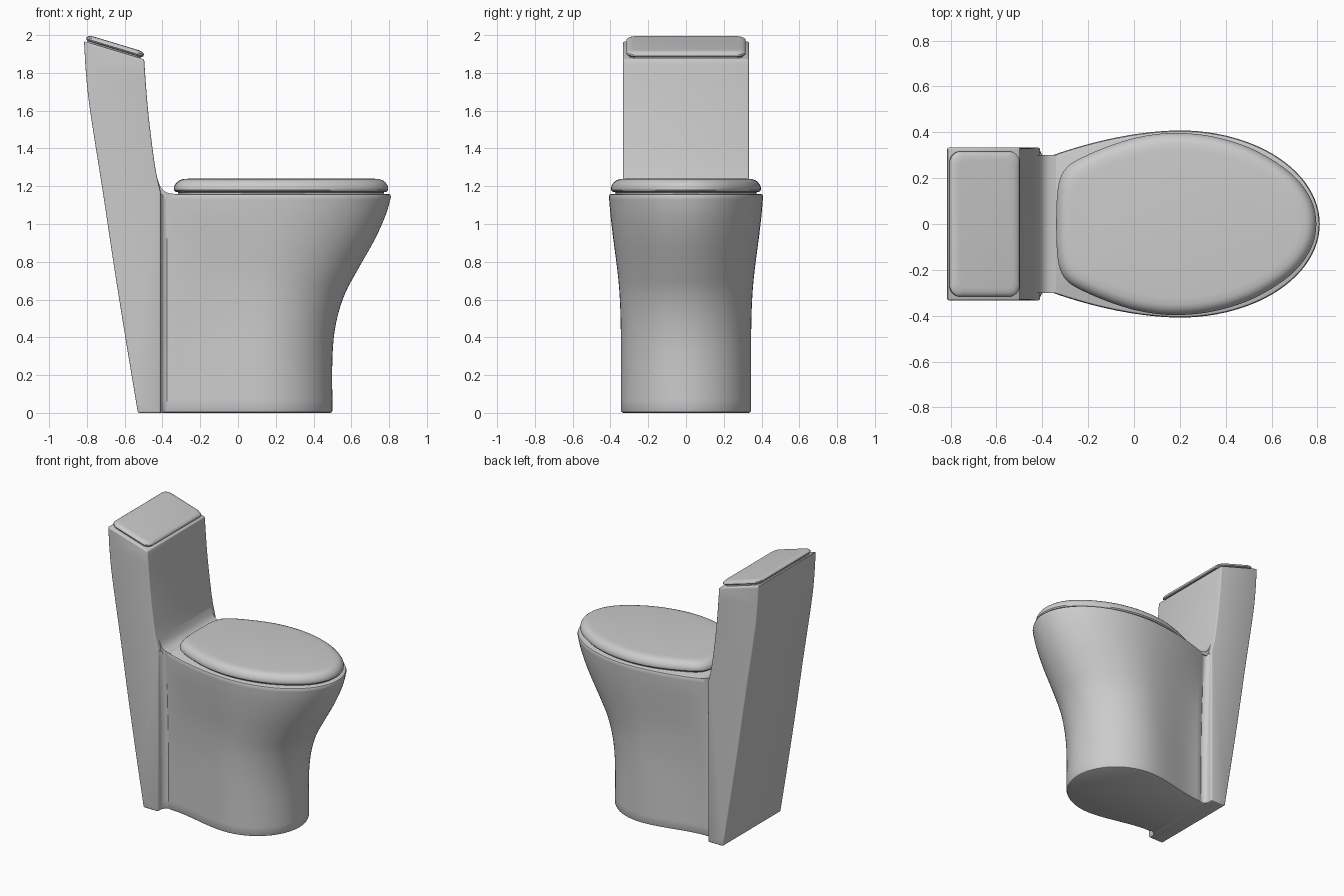
import bpy, bmesh, math
from mathutils import Matrix, Vector

if "Cube" in bpy.data.objects:
    bpy.data.objects.remove(bpy.data.objects["Cube"])


def spline(pts, steps, closed=False):
    """Catmull-Rom curve through points of any dimension."""
    n, out = len(pts), []
    get = (lambda i: pts[i % n]) if closed else (lambda i: pts[max(0, min(n - 1, i))])
    for i in range(n if closed else n - 1):
        p = [Vector(get(i + k)) for k in (-1, 0, 1, 2)]
        for s in range(steps):
            t = s / steps
            out.append(0.5 * (2 * p[1] + (p[2] - p[0]) * t
                              + (2 * p[0] - 5 * p[1] + 4 * p[2] - p[3]) * t * t
                              + (3 * p[1] - p[0] - 3 * p[2] + p[3]) * t ** 3))
    if not closed:
        out.append(Vector(pts[-1]))
    return out


def finish(name, bm, angle=35):
    bmesh.ops.recalc_face_normals(bm, faces=bm.faces)
    mesh = bpy.data.meshes.new(name)
    bm.to_mesh(mesh)
    bm.free()
    ob = bpy.data.objects.new(name, mesh)
    bpy.context.collection.objects.link(ob)
    bpy.ops.object.select_all(action='DESELECT')
    ob.select_set(True)
    bpy.context.view_layer.objects.active = ob
    bpy.ops.object.shade_smooth_by_angle(angle=math.radians(angle))
    return ob


def loft(name, rings, matrix=Matrix()):
    bm = bmesh.new()
    loops = [[bm.verts.new(matrix @ Vector(p)) for p in r] for r in rings]
    for a, b in zip(loops, loops[1:]):
        for i in range(len(a)):
            j = (i + 1) % len(a)
            bm.faces.new((a[i], a[j], b[j], b[i]))
    bm.faces.new(loops[0])
    bm.faces.new(loops[-1])
    return finish(name, bm)


def slab(name, outline, levels, matrix=Matrix()):
    """Rounded slab: outline inset by d at each height z."""
    xs, ys = [p[0] for p in outline], [p[1] for p in outline]
    cx, rx, ry = (max(xs) + min(xs)) / 2, (max(xs) - min(xs)) / 2, max(ys)
    return loft(name, [[(cx + (x - cx) * (1 - d / rx), y * (1 - d / ry), z)
                        for x, y in outline] for z, d in levels], matrix)


def extrude_y(name, profile, half, bevel=0.0):
    """Extrude an x-z profile symmetrically in y."""
    bm = bmesh.new()
    face = bm.faces.new([bm.verts.new((x, -half, z)) for x, z in profile])
    ext = bmesh.ops.extrude_face_region(bm, geom=[face])
    verts = [v for v in ext['geom'] if isinstance(v, bmesh.types.BMVert)]
    bmesh.ops.translate(bm, verts=verts, vec=(0, 2 * half, 0))
    bmesh.ops.recalc_face_normals(bm, faces=bm.faces)
    if bevel:
        edges = [e for e in bm.edges if e.calc_face_angle(0) > 0.6]
        bmesh.ops.bevel(bm, geom=edges, offset=bevel, segments=3,
                        profile=0.5, affect='EDGES')
    return finish(name, bm)


# Tank column with its curved back and front
back = spline([(-0.53, 0), (-0.603, 0.44), (-0.66, 0.80), (-0.714, 1.16),
               (-0.783, 1.60), (-0.805, 1.80), (-0.815, 1.968)], 5)
front = spline([(-0.497, 1.872), (-0.476, 1.60), (-0.44, 1.31), (-0.41, 1.17)], 5)
extrude_y("tank", back + front + [Vector((-0.41, 0))], 0.333, 0.008)


# Bowl and pedestal: egg-shaped section with a waist where it meets the tank
def bowl_ring(z, nose, w, xc, neck, mix, inset=0.0):
    nose, w, neck = nose - inset, w - inset, neck - inset
    half = []
    for i in range(25):
        a = math.pi / 2 * i / 24
        half.append((xc + (nose - xc) * math.cos(a), w * math.sin(a)))
    for i in range(1, 17):
        t = i / 16
        ease = mix * t ** 1.8 + (1 - mix) * t * t * (3 - 2 * t)
        half.append((xc + (-0.355 - xc) * t, w - (w - neck) * ease))
    half += [(-0.375, neck - 0.008), (-0.392, neck - 0.004),
             (-0.404, neck + 0.008), (-0.412, neck + 0.025), (-0.43, neck + 0.025)]
    return [(x, y, z) for x, y in half] + [(x, -y, z) for x, y in half[:0:-1]]


# height, nose x, half width, widest x, neck half width, top/bottom shape mix
stations = spline([(0.012, 0.50, 0.345, 0.13, 0.27, 0), (0.30, 0.50, 0.345, 0.13, 0.27, 0),
                   (0.48, 0.52, 0.346, 0.14, 0.272, 0.1), (0.63, 0.566, 0.352, 0.15, 0.276, 0.3),
                   (0.76, 0.635, 0.364, 0.17, 0.281, 0.5), (0.92, 0.725, 0.385, 0.19, 0.288, 0.8),
                   (1.05, 0.783, 0.40, 0.20, 0.295, 1), (1.145, 0.81, 0.408, 0.20, 0.30, 1)], 4)
s0, s1 = list(stations[0]), list(stations[-1])
rings = [bowl_ring(0, *s0[1:], 0.012), bowl_ring(0.004, *s0[1:], 0.004)]
rings += [bowl_ring(*s) for s in stations]
rings += [bowl_ring(1.156, *s1[1:], 0.004), bowl_ring(1.16, *s1[1:], 0.014)]
loft("bowl", rings)

# Fillet blending the bowl deck into the tank
fillet = spline([(-0.445, 1.31), (-0.425, 1.235), (-0.405, 1.19),
                 (-0.375, 1.166), (-0.33, 1.159)], 5)
extrude_y("deck_fillet", [Vector((-0.47, 1.31))] + fillet
          + [Vector((-0.33, 1.14)), Vector((-0.47, 1.14))], 0.30, 0.0)

# Seat lid
side = [(0.795, 0), (0.768, 0.115), (0.68, 0.225), (0.52, 0.325), (0.35, 0.38),
        (0.18, 0.397), (0.03, 0.381), (-0.10, 0.343), (-0.22, 0.293),
        (-0.29, 0.25), (-0.325, 0.19), (-0.337, 0.10), (-0.339, 0)]
egg = spline(side + [(x, -y) for x, y in side[-2:0:-1]], 5, closed=True)
slab("seat_lid", egg, [(1.155, 0.025), (1.168, 0.022), (1.171, 0.008), (1.179, 0.001),
                       (1.190, 0), (1.205, 0.004), (1.220, 0.014), (1.231, 0.028),
                       (1.237, 0.045), (1.240, 0.075)])

# Tilted tank lid with rounded corners
hx, hy, r = 0.159, 0.316, 0.045
rect = []
for q, (sx, sy) in enumerate([(1, 1), (-1, 1), (-1, -1), (1, -1)]):
    for i in range(9):
        a = math.pi / 2 * (q + i / 8)
        rect.append((sx * (hx - r) + r * math.cos(a), sy * (hy - r) + r * math.sin(a)))
tilt = Matrix.Translation((-0.656, 0, 1.922)) @ Matrix.Rotation(math.radians(16.8), 4, 'Y')
slab("tank_lid", rect, [(-0.012, 0.014), (0.005, 0.012), (0.008, 0.004), (0.014, 0),
                        (0.022, 0.001), (0.029, 0.007), (0.034, 0.018), (0.036, 0.035)], tilt)
